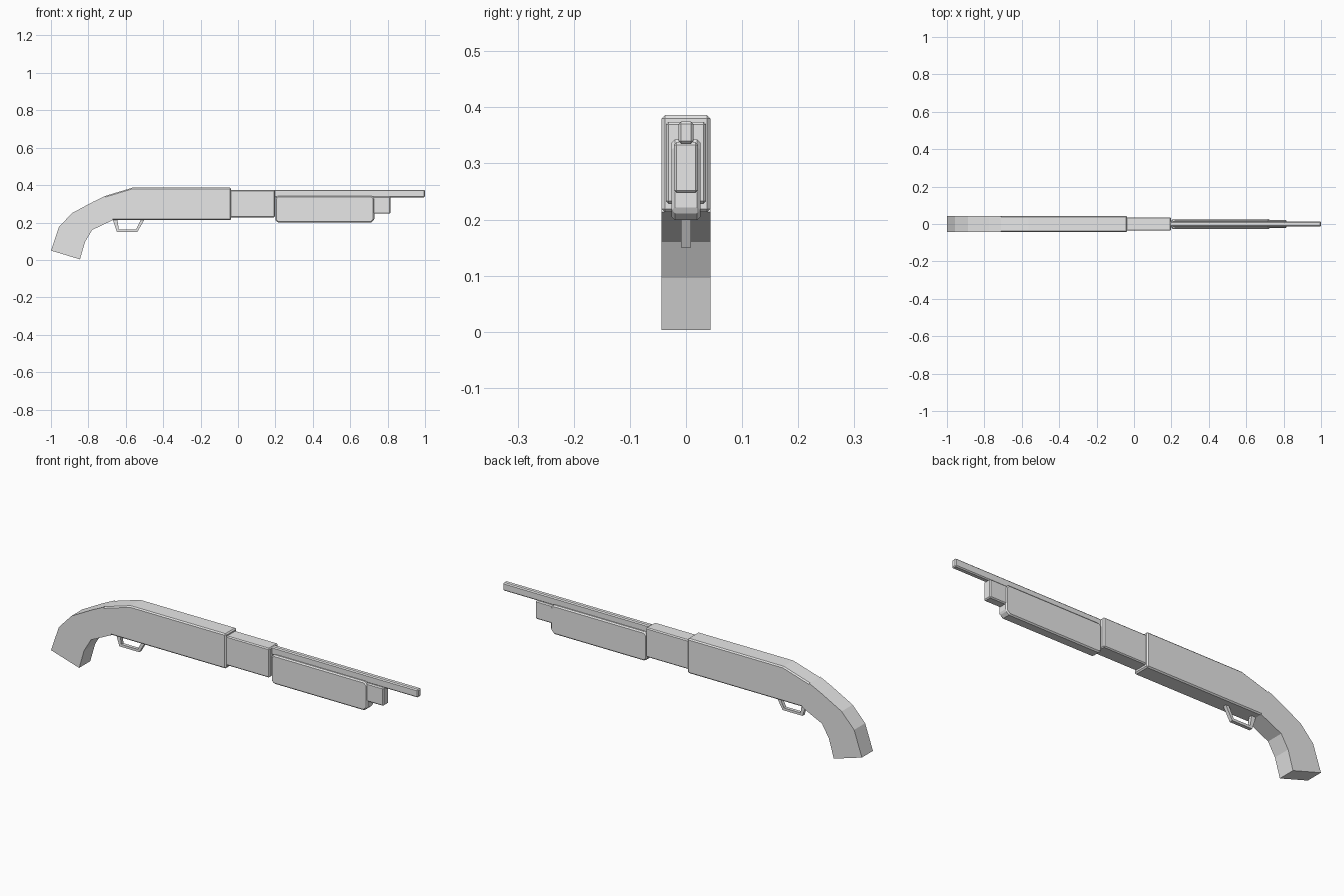
import bpy
import bmesh

cube = bpy.data.objects.get("Cube")
if cube:
    bpy.data.objects.remove(cube, do_unlink=True)

grey = bpy.data.materials.new("plain_grey")
grey.use_nodes = True
grey.diffuse_color = (0.8, 0.8, 0.8, 1)
grey.node_tree.nodes["Principled BSDF"].inputs["Base Color"].default_value = (0.8, 0.8, 0.8, 1)


def slab(name, profile, half, bevel=0.0, seam=()):
    """Extrude an x-z outline across y and chamfer it, except edges on the seam."""
    bm = bmesh.new()
    face = bm.faces.new([bm.verts.new((x, -half, z)) for x, z in profile])
    seam_verts = {face.verts[:][i] for i in seam}
    ret = bmesh.ops.extrude_face_region(bm, geom=[face], use_keep_orig=True)
    new = [g for g in ret["geom"] if isinstance(g, bmesh.types.BMVert)]
    for v in new:
        v.co.y = half
        if any((v.co.xz - s.co.xz).length < 1e-5 for s in seam_verts):
            seam_verts.add(v)
    bmesh.ops.recalc_face_normals(bm, faces=bm.faces)
    if bevel:
        edges = [e for e in bm.edges
                 if not all(v in seam_verts for v in e.verts)
                 and e.calc_face_angle(0) > 0.8]
        bmesh.ops.bevel(bm, geom=edges, offset=bevel, segments=1,
                        affect='EDGES', profile=0.5, clamp_overlap=True)
    mesh = bpy.data.meshes.new(name)
    bm.to_mesh(mesh)
    bm.free()
    mesh.materials.append(grey)
    obj = bpy.data.objects.new(name, mesh)
    bpy.context.collection.objects.link(obj)
    return obj


def box(x0, x1, z0, z1):
    return [(x0, z0), (x1, z0), (x1, z1), (x0, z1)]


# Curved grip, its last two points meeting the receiver
slab("grip", [(-0.71, 0.342), (-0.776, 0.31), (-0.888, 0.25), (-0.957, 0.176),
              (-1.0, 0.05), (-0.845, 0.003), (-0.818, 0.096), (-0.78, 0.16),
              (-0.669, 0.213)], 0.0435)

# Receiver with a sloping rear top
slab("receiver", [(-0.71, 0.342), (-0.669, 0.213), (-0.037, 0.213),
                  (-0.037, 0.386), (-0.565, 0.386)], 0.0435, 0.006, seam=(0, 1))

# Narrower block ahead of the receiver
slab("middle_block", box(-0.045, 0.197, 0.228, 0.374), 0.036, 0.005)

# Sliding fore grip with clipped corners
slab("fore_grip", [(0.2, 0.212), (0.212, 0.199), (0.71, 0.199), (0.729, 0.215),
                   (0.729, 0.328), (0.714, 0.343), (0.212, 0.343), (0.2, 0.33)],
     0.0255, 0.006)

# Barrel and the lug hanging beneath it
slab("barrel", box(0.19, 1.0, 0.335, 0.375), 0.0135, 0.005)
slab("barrel_lug", box(0.72, 0.816, 0.247, 0.338), 0.0215, 0.005)

# Open trigger guard
slab("trigger_guard", [(-0.669, 0.216), (-0.648, 0.15), (-0.538, 0.15), (-0.5, 0.216),
                       (-0.519, 0.216), (-0.546, 0.162), (-0.637, 0.162),
                       (-0.645, 0.216)], 0.0085)
